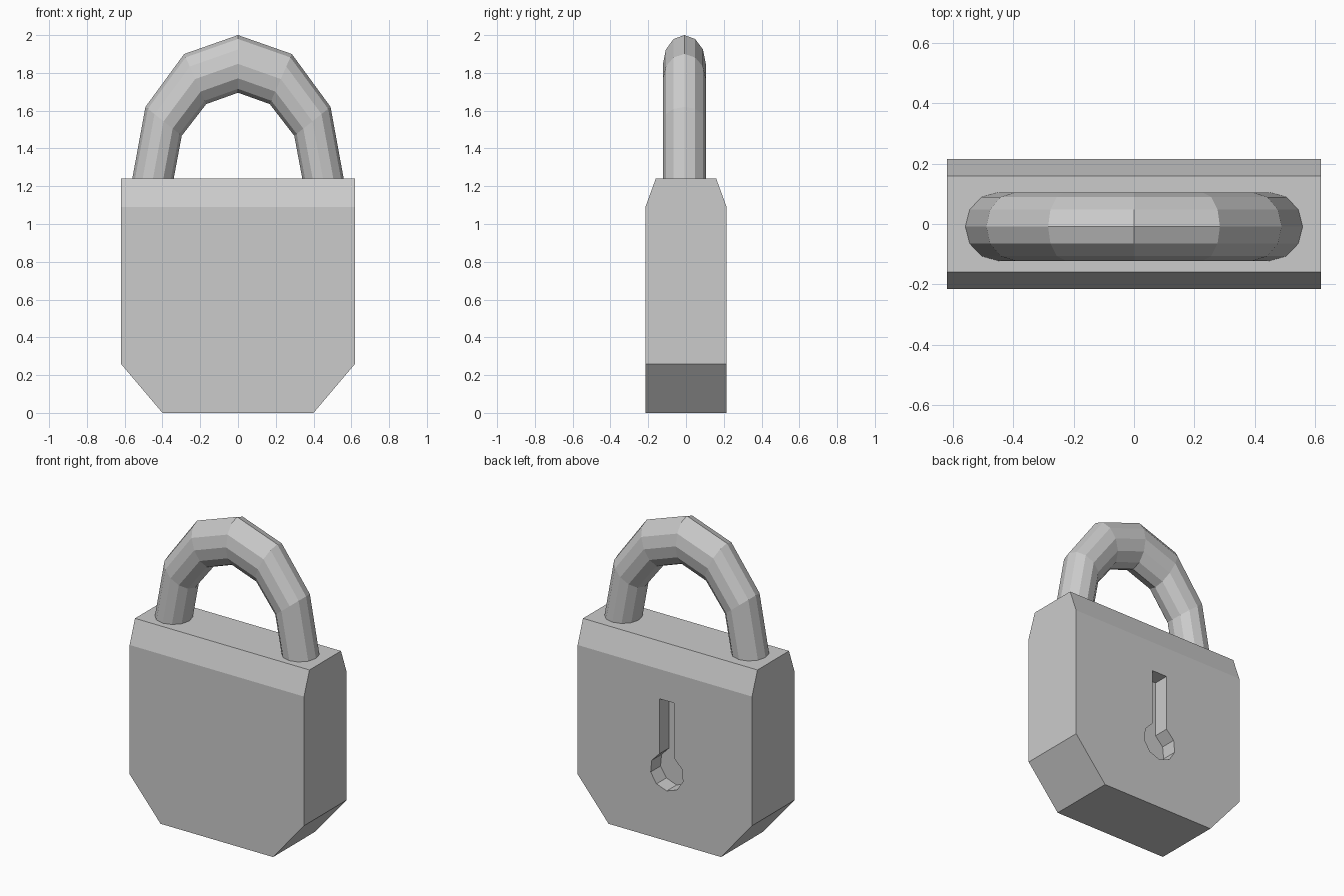
import bpy, bmesh, math

if "Cube" in bpy.data.objects:
    bpy.data.objects.remove(bpy.data.objects["Cube"])


def loft(name, rings):
    """Closed solid skinned through rings with equal point counts."""
    bm = bmesh.new()
    loops = [[bm.verts.new(p) for p in ring] for ring in rings]
    for a, b in zip(loops, loops[1:]):
        for i in range(len(a)):
            j = (i + 1) % len(a)
            bm.faces.new((a[i], a[j], b[j], b[i]))
    bm.faces.new(loops[0])
    bm.faces.new(loops[-1])
    bmesh.ops.dissolve_limit(bm, angle_limit=0.01, verts=bm.verts[:], edges=bm.edges[:])
    bmesh.ops.recalc_face_normals(bm, faces=bm.faces[:])
    mesh = bpy.data.meshes.new(name)
    bm.to_mesh(mesh)
    bm.free()
    obj = bpy.data.objects.new(name, mesh)
    bpy.context.collection.objects.link(obj)
    return obj


# Lock body: rectangles (z, half width, half depth)
levels = [(0, .40, .215), (.26, .62, .215), (1.09, .62, .215), (1.24, .62, .16)]
body = loft("lock_body", [[(-w, -d, z), (w, -d, z), (w, d, z), (-w, d, z)]
                          for z, w, d in levels])

# Keyhole: slot ending in a round hole, cut into the back face
cx, cz, r, half, slot_top = -.014, .44, .118, .053, .90
start = math.acos(half / r)
sweep = math.pi + 2 * start
outline = [(cx - half, slot_top), (cx + half, slot_top)]
for i in range(9):
    a = start - sweep * i / 8
    outline.append((cx + r * math.cos(a), cz + r * math.sin(a)))
cutter = loft("keyhole_cutter", [[(x, y, z) for x, z in outline] for y in (.115, .3)])
cutter.hide_render = True
cutter.hide_viewport = True
cut = body.modifiers.new("keyhole", 'BOOLEAN')
cut.operation = 'DIFFERENCE'
cut.solver = 'EXACT'
cut.object = cutter

# Shackle: outer and inner points (x, z) of each ring, mirrored over the top
spans = [((.567, 1.20), (.348, 1.20)), ((.49, 1.62), (.298, 1.467)),
         ((.285, 1.90), (.168, 1.635)), ((0, 2.0), (0, 1.695))]
spans += [((-o[0], o[1]), (-n[0], n[1])) for o, n in reversed(spans[:-1])]
rings = []
for (ox, oz), (ix, iz) in spans:
    ring = []
    for k in range(12):
        a = math.tau * k / 12
        t = (1 - math.cos(a)) / 2
        ring.append((ox + (ix - ox) * t, -.0085 + .1135 * math.sin(a), oz + (iz - oz) * t))
    rings.append(ring)
loft("shackle", rings)
